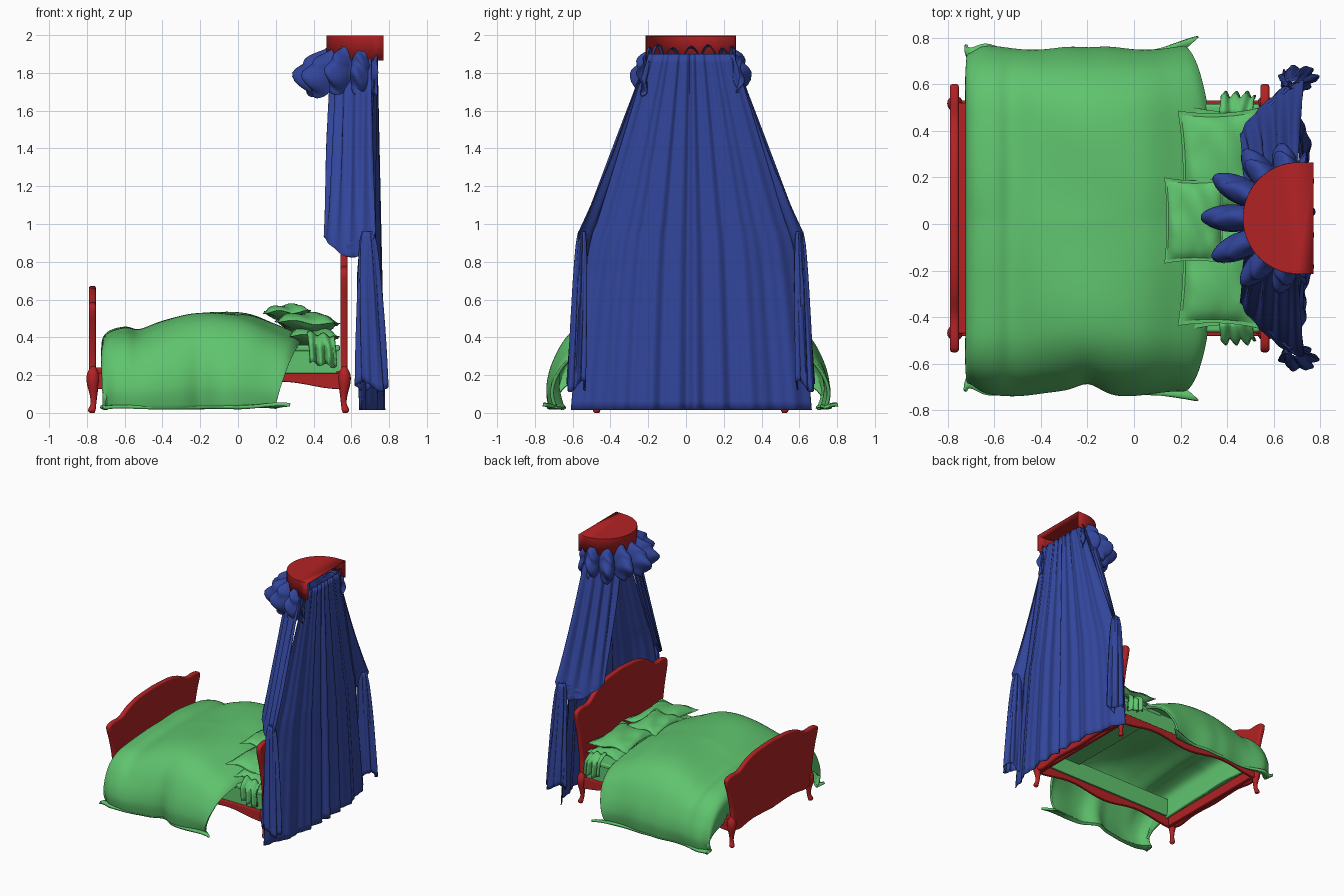
import bpy, bmesh
from math import sin, cos, pi, exp, radians

if "Cube" in bpy.data.objects:
    bpy.data.objects.remove(bpy.data.objects["Cube"])

CY = 0.025  # centre line of the bed in y


def material(name, rgb):
    m = bpy.data.materials.new(name)
    m.diffuse_color = (*rgb, 1)
    m.use_nodes = True
    m.node_tree.nodes["Principled BSDF"].inputs["Base Color"].default_value = m.diffuse_color
    return m


RED = material("red", (0.45, 0.016, 0.018))
GREEN = material("green", (0.115, 0.55, 0.155))
BLUE = material("blue", (0.032, 0.06, 0.33))


def spline(pts, t):
    """Catmull-Rom point on a list of tuples, t in 0..1."""
    n = len(pts) - 1
    i = min(int(t * n), n - 1)
    f = t * n - i
    a, b, c, d = (pts[max(0, min(n, i + k))] for k in (-1, 0, 1, 2))
    return [0.5 * (2*q + (r - p)*f + (2*p - 5*q + 4*r - s)*f*f + (3*q - p - 3*r + s)*f**3)
            for p, q, r, s in zip(a, b, c, d)]


def finish(name, bm, mat, thick=0, bevel=0, angle=50):
    bmesh.ops.recalc_face_normals(bm, faces=bm.faces)
    me = bpy.data.meshes.new(name)
    bm.to_mesh(me)
    bm.free()
    ob = bpy.data.objects.new(name, me)
    bpy.context.collection.objects.link(ob)
    me.materials.append(mat)
    if thick:
        m = ob.modifiers.new("thickness", 'SOLIDIFY')
        m.thickness, m.offset = thick, 0
    if bevel:
        m = ob.modifiers.new("bevel", 'BEVEL')
        m.width, m.segments = bevel, 3
    bpy.ops.object.select_all(action='DESELECT')
    ob.select_set(True)
    bpy.context.view_layer.objects.active = ob
    bpy.ops.object.shade_smooth_by_angle(angle=radians(angle))
    return ob


def add_grid(bm, f, nu, nv):
    rows = [[bm.verts.new(f(i / nu, j / nv)) for i in range(nu + 1)] for j in range(nv + 1)]
    for a, b in zip(rows, rows[1:]):
        for i in range(nu):
            bm.faces.new((a[i], a[i + 1], b[i + 1], b[i]))


def sheet(name, f, nu, nv, mat, thick=0.006):
    bm = bmesh.new()
    add_grid(bm, f, nu, nv)
    bmesh.ops.remove_doubles(bm, verts=bm.verts, dist=0.0005)
    return finish(name, bm, mat, thick, angle=70)


def slab(name, pts, depth, mat, bevel):
    """Extrude a closed outline of 3D points along a depth vector."""
    bm = bmesh.new()
    face = bm.faces.new([bm.verts.new(p) for p in pts])
    ext = bmesh.ops.extrude_face_region(bm, geom=[face], use_keep_orig=True)
    bmesh.ops.translate(bm, vec=depth, verts=[v for v in ext['geom'] if isinstance(v, bmesh.types.BMVert)])
    return finish(name, bm, mat, 0, bevel)


def box(name, lo, hi, mat, bevel):
    return slab(name, [(lo[0], lo[1], lo[2]), (hi[0], lo[1], lo[2]), (hi[0], hi[1], lo[2]), (lo[0], hi[1], lo[2])],
                (0, 0, hi[2] - lo[2]), mat, bevel)


# Headboard and footboard: one serpentine outline, two heights
OUTLINE = [(0, .13), (.25, .14), (.42, .12), (.49, .16), (.505, .3), (.54, .44), (.572, .53), (.568, .57),
           (.51, .585), (.42, .585), (.32, .63), (.2, .66), (0, .672)]


def board(name, x, stretch):
    half = [spline(OUTLINE, i / 48) for i in range(49)]
    loop = half + [(-y, z) for y, z in half[-2:0:-1]]
    slab(name, [(x, CY + y, .15 + (z - .15) * (stretch if z > .15 else 1)) for y, z in loop],
         (.038, 0, 0), RED, .011)


board("footboard", -.79, 1)
board("headboard", .543, 1.44)

# Cabriole legs: (outward offset, radius, height)
LEG = [(.004, .012, 0), (.006, .02, .015), (-.003, .015, .05), (-.003, .021, .1), (0, .031, .15), (0, .034, .19),
       (0, .026, .22), (0, .012, .245)]
for end, x in (("foot", -.768), ("head", .563)):
    for side, s in (("front", -1), ("back", 1)):
        def leg(u, v, x=x, s=s):
            off, r, z = spline(LEG, v)
            d = -1 if x < 0 else 1
            return (x + d * off + r * cos(2*pi*u), CY + s * (.492 + off) + r * sin(2*pi*u), max(z, 0))
        sheet(f"{end}_{side}_leg", leg, 16, 21, RED, 0)

# Rails with a wavy lower edge
for side, s in (("front", -1), ("back", 1)):
    wave = [(-.75 + 1.3 * i / 40, .145 + .02 * cos(4 * pi * i / 40 + pi)) for i in range(41)]
    slab(f"{side}_rail", [(x, CY + s * .492 - .014, z) for x, z in [(-.75, .21)] + wave + [(.55, .21)]],
         (0, .028, 0), RED, .006)
box("foot_rail", (-.755, -.47, .13), (-.72, .52, .24), RED, .006)
box("head_rail", (.52, -.47, .13), (.55, .52, .22), RED, .006)

# Mattress side band, open under the duvet, with a covered head end
mattress = box("mattress_band", (-.70, -.44, .2), (.515, .49, .345), GREEN, 0)
bm = bmesh.new()
bm.from_mesh(mattress.data)
bmesh.ops.delete(bm, geom=[f for f in bm.faces if abs(f.normal.z) > .5], context='FACES')
bm.to_mesh(mattress.data)
bm.free()
mattress.modifiers.new("thickness", 'SOLIDIFY').thickness = -.03
box("mattress_head_end", (.16, -.465, .325), (.54, .515, .36), GREEN, .012)

# Duvet: crest line along the bed, drop profile (y, height factor) at each side
CREST = [(-.70, .2), (-.715, .34), (-.69, .41), (-.6, .44), (-.52, .43), (-.4, .475), (-.25, .515), (-.1, .525),
         (.05, .51), (.18, .46), (.29, .41), (.33, .37)]
DROP = [(0, 1), (.2, 1), (.4, .97), (.53, .9), (.63, .74), (.695, .5), (.72, .28), (.71, .1), (.70, .07)]


def duvet(u, v):
    x, h = spline(CREST, u)
    s, t = (-1 if v < .5 else 1), abs(2 * v - 1)
    y, k = spline(DROP, min(t / .95, 1))
    fall = max(0.0, 1 - k)
    x -= max(0, x) * .45 * fall ** .7                       # head edge slants back
    notch = .07 if s < 0 else .02
    y *= 1.02 - fall * (notch * exp(-((x + .2) / .07) ** 2) + .02 * sin(13 * x + s))
    y -= fall * .05 * exp(-((x + .72) / .05) ** 2)          # rounded foot corners
    z = max(.025, k * h + .005 * sin(9 * x + 7 * s * y) * k + .004 * sin(11 * y) * sin(6 * x))
    x += .008 * fall * sin(20 * y)
    if t > .95:                                             # flat border with flared corners
        e = (t - .95) / .05
        flare = exp(-((u - .05) / .2) ** 2) + exp(-((u - .97) / .2) ** 2)
        y += e * (.012 + .06 * flare)
        x += e * .08 * (exp(-((u - 1) / .2) ** 2) - .3 * exp(-(u / .12) ** 2))
        z = z * (1 - e) + e * (.027 + .025 * flare * abs(sin(9 * x)))
    return x, CY - .01 + s * y, z


sheet("duvet", duvet, 80, 120, GREEN, .018)


# Pillows with a flat flange and drawn-out corners
def pillow(name, loc, size, rot):
    bm = bmesh.new()
    for sg in (1, -1):
        def f(u, v):
            a, b = 2 * u - 1, 2 * v - 1
            p, q = min(abs(a) / .9, 1), min(abs(b) / .9, 1)
            puff = ((1 - p ** 2.5) * (1 - q ** 2.5)) ** .55
            return (a * size[0] * (1 - .08 * (1 - b * b)), b * size[1] * (1 - .07 * (1 - a * a)),
                    sg * size[2] * puff + .008 * sin(5 * a + 3 * b) + .003 * sin(14 * a * b) * puff)
        add_grid(bm, f, 28, 28)
    bmesh.ops.remove_doubles(bm, verts=bm.verts, dist=.0002)
    ob = finish(name, bm, GREEN, 0, 0, 60)
    ob.location, ob.rotation_euler = loc, rot


for side, s in (("front", -1), ("back", 1)):
    pillow(f"{side}_pillow", (.367, CY + s * .235, .478), (.172, .232, .05), (0, .06, s * .03))
    pillow(f"{side}_lower_pillow", (.4, CY + s * .24, .405), (.14, .235, .048), (0, .05, 0))

    # Ruffled pillowcase end hanging beside the mattress
    def ruffle(u, v, s=s):
        return (.375 + .14 * u + .015 * (v - .5), CY + s * (.45 + .075 * min(1, v * 2) + .02 * v * sin(19 * u)),
                .425 - .02 * u - .16 * v ** 1.6 + .01 * sin(13 * u))
    sheet(f"{side}_ruffle", ruffle, 28, 10, GREEN)
pillow("small_cushion", (.26, .015, .535), (.13, .185, .036), (0, -.02, 0))

# Half-round canopy crown, open at the back and below
arc = [(.77, CY - .237)] + [(.705 - .235 * sin(pi * i / 32), CY - .237 * cos(pi * i / 32)) for i in range(33)] \
    + [(.77, CY + .237)]
bm = bmesh.new()
top = [bm.verts.new((x, y, 1.996)) for x, y in arc]
low = [bm.verts.new((x, y, 1.866)) for x, y in arc]
bm.faces.new(top)
for i in range(len(arc) - 1):
    bm.faces.new((top[i], top[i + 1], low[i + 1], low[i]))
finish("canopy_crown", bm, RED, .006, 0, 40)

# Swagged valance: profile (outward, z) swelling into narrow folded lobes
VALANCE = [(-.02, 1.94), (.01, 1.93), (.07, 1.9), (.13, 1.86), (.175, 1.8), (.14, 1.72), (.08, 1.675),
           (.03, 1.72), (.0, 1.8), (-.02, 1.88)]


def valance(u, v):
    a = (u - .5) * pi * 1.08
    r, z = spline(VALANCE, v)
    lobe = abs(cos(7 * a)) ** .8
    swell = (.12 + .88 * lobe) * (.35 + .65 * max(0, cos(a)))
    r = .228 + r * swell + .016 * lobe * sin(v * 30 + 1.5 * sin(14 * a)) * sin(v * pi)
    base = 1.86 + .075 * lobe + .01 * sin(5 * a)
    return .705 - r * cos(a), CY + r * sin(a), base + (z - 1.935) * (.5 + .5 * lobe)


sheet("valance", valance, 180, 36, BLUE, .004)


# Back curtain: wide pleated sheet from crown to floor
def back_curtain(u, v):
    z, a = 1.9 - 1.885 * v, 2 * u - 1
    w = .235 + (1.87 - z) / .87 * .265 if z > 1 else .50 + .138 * (1 - z) ** .6
    pleat = (.007 + .007 * v) * (sin(26 * a + 2 * sin(5 * a)) + .35 * sin(53 * a))
    x = .727 + .032 * v - .11 * abs(a) ** 3 * min(1, v * 1.6) + pleat * (1 - .4 * abs(a))
    return x, CY + .003 + a * w, z


sheet("back_curtain", back_curtain, 150, 40, BLUE)

# Side curtains: drawn from the crown to a tie, then a pleated tail
LOWER = [(.455, .36, .93), (.50, .43, .88), (.58, .51, .825), (.66, .57, .85), (.73, .595, .96)]
GATHER = (.69, .58, .94)
for side, s in (("front", -1), ("back", 1)):
    def drape(u, v, s=s):
        a = (.18 + .82 * u) * pi / 2
        t = min(v / .85, 1)
        p = (.705 - .22 * cos(a), .225 * sin(a), 1.9)
        q = spline(LOWER, u)
        pos = [p[0] + (q[0] - p[0]) * t ** 1.7, p[1] + (q[1] - p[1]) * t ** 1.12, p[2] + (q[2] - p[2]) * t]
        fold = .013 * sin(u * 27 + 3 * t) * sin(pi * min(1, .12 + t * .8))
        pos[0] -= fold * cos(a)
        pos[1] += fold * sin(a)
        if v > .85:                                         # hem turns in to the tie
            e = (v - .85) / .15
            pos = [c + (g - c) * e * .9 for c, g in zip(pos, GATHER)]
            pos[2] -= .03 * sin(pi * e)
        return pos[0], CY + s * pos[1], pos[2]
    sheet(f"{side}_drape", drape, 80, 46, BLUE)

    def tail(u, v, s=s):
        a = 2 * pi * u
        g = .35 + .65 * v ** .5 if v > .06 else .35 + 2.6 * v
        r = g * (1 + .16 * sin(6 * a + 2 * v) + .08 * sin(11 * a))
        return (.685 + .025 * v + .074 * r * cos(a), CY + s * (.575 + .03 * v + .046 * r * sin(a)),
                .96 - .82 * v - .03 * v * sin(a * 2))
    sheet(f"{side}_tail", tail, 72, 24, BLUE, .004)
